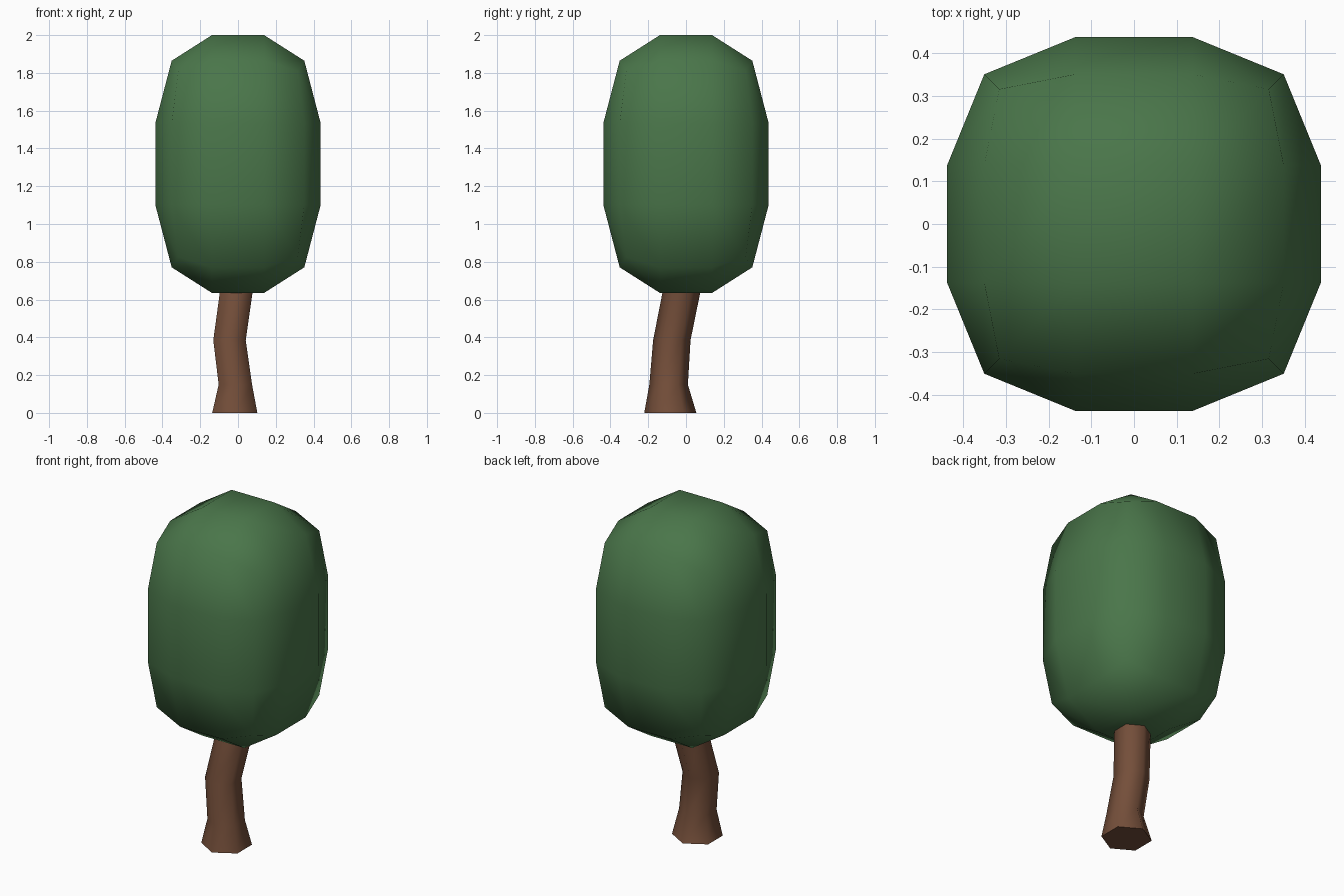
import bpy, bmesh, math
from mathutils import Vector

if "Cube" in bpy.data.objects:
    bpy.data.objects.remove(bpy.data.objects["Cube"])


def material(name, rgb):
    m = bpy.data.materials.new(name)
    m.diffuse_color = (*rgb, 1)
    m.use_nodes = True
    m.node_tree.nodes["Principled BSDF"].inputs["Base Color"].default_value = m.diffuse_color
    return m


def finish(bm, name, mat, smooth_angle=None):
    bmesh.ops.recalc_face_normals(bm, faces=bm.faces)
    me = bpy.data.meshes.new(name)
    bm.to_mesh(me)
    bm.free()
    me.materials.append(mat)
    ob = bpy.data.objects.new(name, me)
    bpy.context.collection.objects.link(ob)
    bpy.ops.object.select_all(action='DESELECT')
    ob.select_set(True)
    bpy.context.view_layer.objects.active = ob
    bpy.ops.object.shade_smooth_by_angle(angle=math.radians(smooth_angle))
    return ob


leaf_green = material("leaf green", (0.068, 0.18, 0.068))
bark_brown = material("bark brown", (0.175, 0.077, 0.042))

# Crown: 3x3 gridded cube rounded by vertex type, then stretched upwards
INNER = 0.138
OUTER = {1: 0.438, 2: 0.351, 3: 0.316}   # face, edge and corner vertices
bm = bmesh.new()
bmesh.ops.create_cube(bm, size=2)
bmesh.ops.subdivide_edges(bm, edges=bm.edges[:], cuts=2, use_grid_fill=True)
for v in bm.verts:
    extreme = [abs(c) > 0.9 for c in v.co]
    r = OUTER[sum(extreme)]
    p = Vector([math.copysign(r if e else INNER, c) for c, e in zip(v.co, extreme)])
    v.co = (p.x, p.y, 1.3175 + p.z * 0.6825 / 0.438)
finish(bm, "crown", leaf_green, 60)

# Trunk: bent six-sided tube with a flared foot
sections = [  # x, y, z, radius
    (-0.017, -0.083, 0.00, 0.138),
    (-0.014, -0.092, 0.15, 0.102),
    (-0.045, -0.075, 0.385, 0.099),
    (-0.010, -0.025, 0.635, 0.100),
    (0.002, -0.005, 0.73, 0.098),
]
bm = bmesh.new()
rings = []
for x, y, z, r in sections:
    angles = [math.pi / 2 + i * math.pi / 3 for i in range(6)]
    rings.append([bm.verts.new((x + r * math.cos(a), y + r * math.sin(a), z))
                  for a in angles])
for low, high in zip(rings, rings[1:]):
    for i in range(6):
        j = (i + 1) % 6
        bm.faces.new((low[i], low[j], high[j], high[i]))
bm.faces.new(rings[0][::-1])
bm.faces.new(rings[-1])
finish(bm, "trunk", bark_brown, 65)
